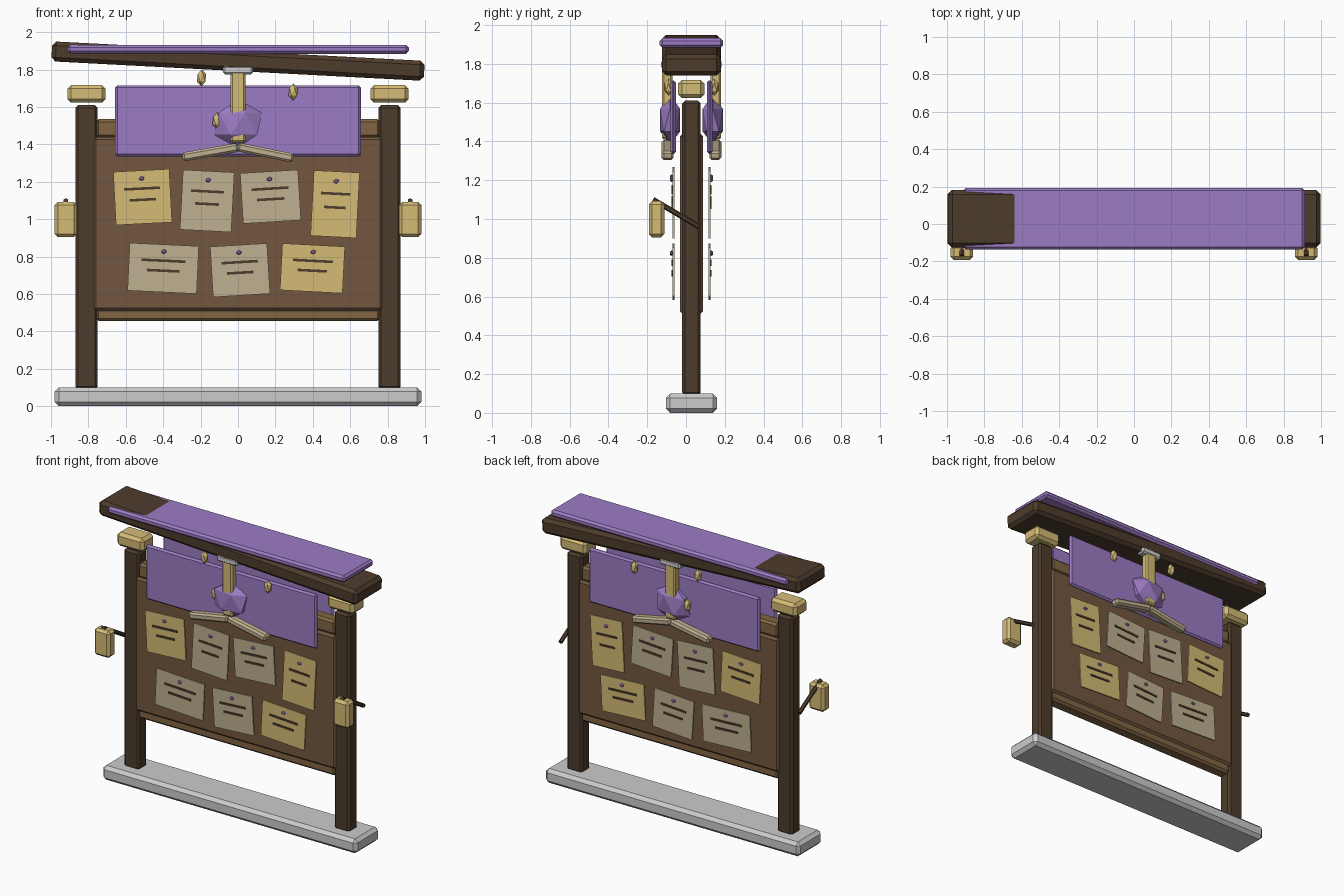
import bpy, bmesh, math
from mathutils import Matrix, Vector

if "Cube" in bpy.data.objects:
    bpy.data.objects.remove(bpy.data.objects["Cube"])

C = 0.028  # depth of the board's centre plane


def material(name, rgb):
    m = bpy.data.materials.new(name)
    m.diffuse_color = (*rgb, 1)
    m.use_nodes = True
    m.node_tree.nodes["Principled BSDF"].inputs["Base Color"].default_value = m.diffuse_color
    return m


DARK = material("dark_wood", (0.075, 0.045, 0.025))
BOARD = material("board_wood", (0.17, 0.095, 0.05))
RAIL = material("rail_wood", (0.22, 0.13, 0.055))
PURPLE = material("purple", (0.33, 0.2, 0.55))
GOLD = material("gold", (0.66, 0.5, 0.18))
CREAM = material("cream", (0.52, 0.44, 0.28))


def finish(name, bm, matrix, mat):
    me = bpy.data.meshes.new(name)
    bm.to_mesh(me)
    bm.free()
    ob = bpy.data.objects.new(name, me)
    ob.matrix_world = matrix
    if mat:
        me.materials.append(mat)
    bpy.context.collection.objects.link(ob)
    return ob


def box(name, loc, size, mat=None, bevel=0.0, tilt=0.0):
    """Chamfered box; tilt is counter-clockwise degrees seen from the front."""
    bm = bmesh.new()
    bmesh.ops.create_cube(bm, size=1, matrix=Matrix.Diagonal((*size, 1)))
    if bevel:
        bmesh.ops.bevel(bm, geom=bm.edges[:], offset=bevel, segments=1, affect='EDGES')
    rot = Matrix.Rotation(math.radians(-tilt), 4, 'Y')
    return finish(name, bm, Matrix.Translation(loc) @ rot, mat)


def gem(name, loc, radii, mat):
    bm = bmesh.new()
    bmesh.ops.create_icosphere(bm, subdivisions=1, radius=1, matrix=Matrix.Diagonal((*radii, 1)))
    return finish(name, bm, Matrix.Translation(loc), mat)


def rod(name, a, b, radius, mat):
    a, b = Vector(a), Vector(b)
    bm = bmesh.new()
    bmesh.ops.create_cone(bm, cap_ends=True, segments=6, radius1=radius, radius2=radius,
                          depth=(b - a).length)
    rot = (b - a).to_track_quat('Z', 'Y').to_matrix().to_4x4()
    return finish(name, bm, Matrix.Translation((a + b) / 2) @ rot, mat)


# Frame
box("stone_base", (0, C, 0.05), (1.96, 0.264, 0.10), None, 0.022)
box("board_panel", (0, C, 0.975), (1.545, 0.118, 0.93), BOARD, 0.014)
box("top_rail", (0, C, 1.485), (1.52, 0.09, 0.10), RAIL, 0.015)
box("bottom_rail", (0, C, 0.505), (1.52, 0.09, 0.10), RAIL, 0.015)
for s, side in ((-1, "left"), (1, "right")):
    box(side + "_post", (s * 0.81, C, 0.85), (0.12, 0.096, 1.52), DARK, 0.015)
    box(side + "_post_cap", (s * 0.81, C, 1.67), (0.205, 0.136, 0.095), GOLD, 0.02)
    # Hanging lanterns
    box(side + "_lantern", (s * 0.92, -0.152, 0.998), (0.12, 0.08, 0.187), GOLD, 0.017)
    rod(side + "_lantern_arm", (s * 0.92, -0.17, 1.10), (s * 0.92, 0.068, 0.96), 0.014, DARK)

# Roof beam, crooked, with a level cloth on top
box("roof_beam", (0, C, 1.845), (1.994, 0.305, 0.107), DARK, 0.022, -3)
box("roof_cloth", (0, C, 1.908), (1.826, 0.328, 0.048), PURPLE, 0.014)

# Notes: x, z, width, height, tilt, paper
NOTES = [
    (-0.51, 1.118, 0.30, 0.285, 3, GOLD),
    (-0.165, 1.097, 0.275, 0.32, -3, CREAM),
    (0.174, 1.12, 0.31, 0.27, 3.5, CREAM),
    (0.519, 1.08, 0.245, 0.35, -3, GOLD),
    (-0.40, 0.737, 0.37, 0.255, -2.7, CREAM),
    (0.011, 0.727, 0.305, 0.27, 3.5, CREAM),
    (0.398, 0.737, 0.335, 0.25, -3, GOLD),
]

# Everything mounted on the board is repeated on front and back
for s, face in ((-1, "front"), (1, "back")):
    def at(x, d, z):
        return (x, C + s * d, z)

    box(face + "_banner", at(0, 0.094, 1.525), (1.315, 0.029, 0.38), PURPLE, 0.012)

    # Central ornament
    box(face + "_ornament_stem", at(0, 0.125, 1.60), (0.08, 0.055, 0.38), GOLD, 0.01)
    box(face + "_ornament_clamp", at(0, 0.126, 1.797), (0.16, 0.06, 0.046), None, 0.01)
    gem(face + "_ornament_gem", at(0, 0.11, 1.51), (0.143, 0.061, 0.13), PURPLE)
    box(face + "_left_wing", at(-0.147, 0.123, 1.358), (0.305, 0.062, 0.048), CREAM, 0.012, 10)
    box(face + "_right_wing", at(0.147, 0.123, 1.356), (0.305, 0.062, 0.048), CREAM, 0.012, -11.5)
    for i, (x, z) in enumerate(((-0.195, 1.755), (0.295, 1.68), (-0.112, 1.525))):
        gem(f"{face}_charm_{i + 1}", at(x, 0.118, z), (0.028, 0.024, 0.045), GOLD)

    for i, (x, z, w, h, tilt, paper) in enumerate(NOTES):
        name = f"{face}_note_{i + 1}"
        t = math.radians(tilt)

        def up(v):  # point v above the note centre along its own tilt
            return x - v * math.sin(t), z + v * math.cos(t)

        box(name, at(x, 0.093, z), (w, 0.01, h), paper, 0, tilt)
        for j, (v, k) in enumerate(((0.16, 0.64), (-0.05, 0.47))):
            lx, lz = up(v * h)
            box(f"{name}_line_{j + 1}", at(lx, 0.100, lz), (w * k, 0.006, 0.014), DARK, 0, tilt)
        px, pz = up(0.35 * h)
        gem(name + "_pin", at(px, 0.103, pz), (0.016, 0.010, 0.012), PURPLE)
